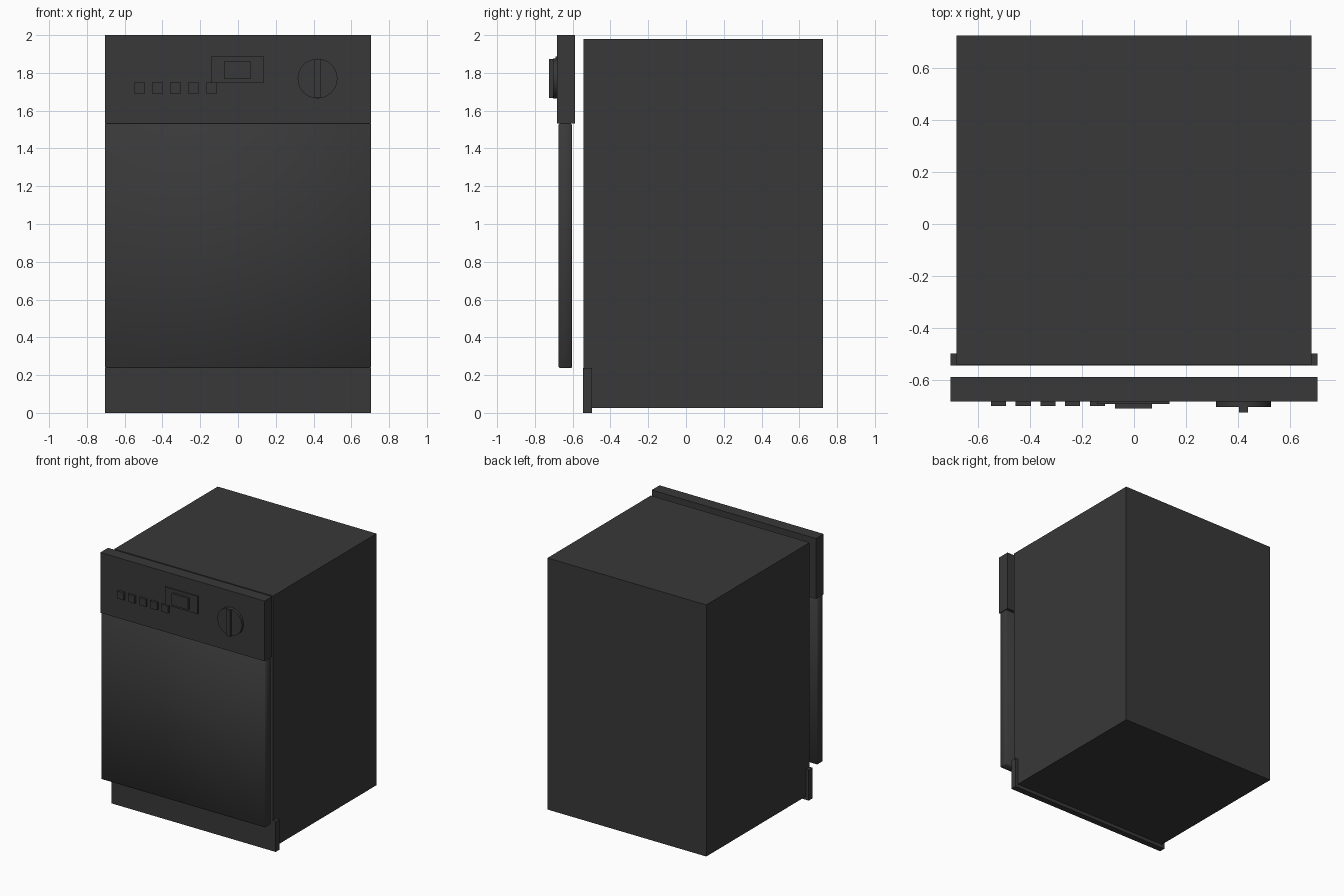
import bpy, math

if "Cube" in bpy.data.objects:
    bpy.data.objects.remove(bpy.data.objects["Cube"])

black = bpy.data.materials.new("black_enamel")
black.diffuse_color = (0.04, 0.04, 0.04, 1)
black.use_nodes = True
black.node_tree.nodes["Principled BSDF"].inputs["Base Color"].default_value = black.diffuse_color


def finish(ob, name):
    ob.name = name
    ob.data.name = name
    ob.data.materials.append(black)
    return ob


def box(name, x, y, z):
    """Box from (min, max) pairs on each axis."""
    lo, hi = zip(x, y, z)
    bpy.ops.mesh.primitive_cube_add(size=1, location=[(a + b) / 2 for a, b in zip(lo, hi)])
    ob = bpy.context.object
    ob.scale = [b - a for a, b in zip(lo, hi)]
    bpy.ops.object.transform_apply(location=False, rotation=False, scale=True)
    return finish(ob, name)


W = 0.705          # half width of the front parts
PANEL_Y = -0.682   # front face of the control panel

# cabinet and kick plate
box("cabinet", (-0.682, 0.682), (-0.543, 0.725), (0.027, 1.98))
box("kick_plate", (-W, W), (-0.545, -0.498), (0, 0.237))

# door: softly shaded slab with a fine edge chamfer
door = box("door", (-W, W), (-0.674, -0.604), (0.237, 1.532))
bevel = door.modifiers.new("edge_chamfer", 'BEVEL')
bevel.width = 0.005
bevel.segments = 1
bpy.ops.object.shade_smooth()

# control panel
box("control_panel", (-W, W), (PANEL_Y, -0.588), (1.532, 2.0))

# push buttons
for i in range(5):
    cx = -0.521 + i * 0.095
    box(f"button_{i + 1}", (cx - 0.029, cx + 0.029), (-0.70, PANEL_Y), (1.692, 1.75))

# display frame and raised screen
box("display_frame", (-0.143, 0.137), (-0.692, PANEL_Y), (1.75, 1.887))
box("display_screen", (-0.074, 0.069), (-0.709, -0.69), (1.77, 1.861))

# dial with grip bar
bpy.ops.mesh.primitive_cylinder_add(vertices=48, radius=0.105, depth=0.022,
                                    location=(0.421, PANEL_Y - 0.011, 1.77),
                                    rotation=(math.pi / 2, 0, 0))
finish(bpy.context.object, "dial")
bpy.ops.object.shade_smooth_by_angle(angle=math.radians(30))
box("dial_grip", (0.404, 0.438), (-0.725, -0.70), (1.666, 1.874))
